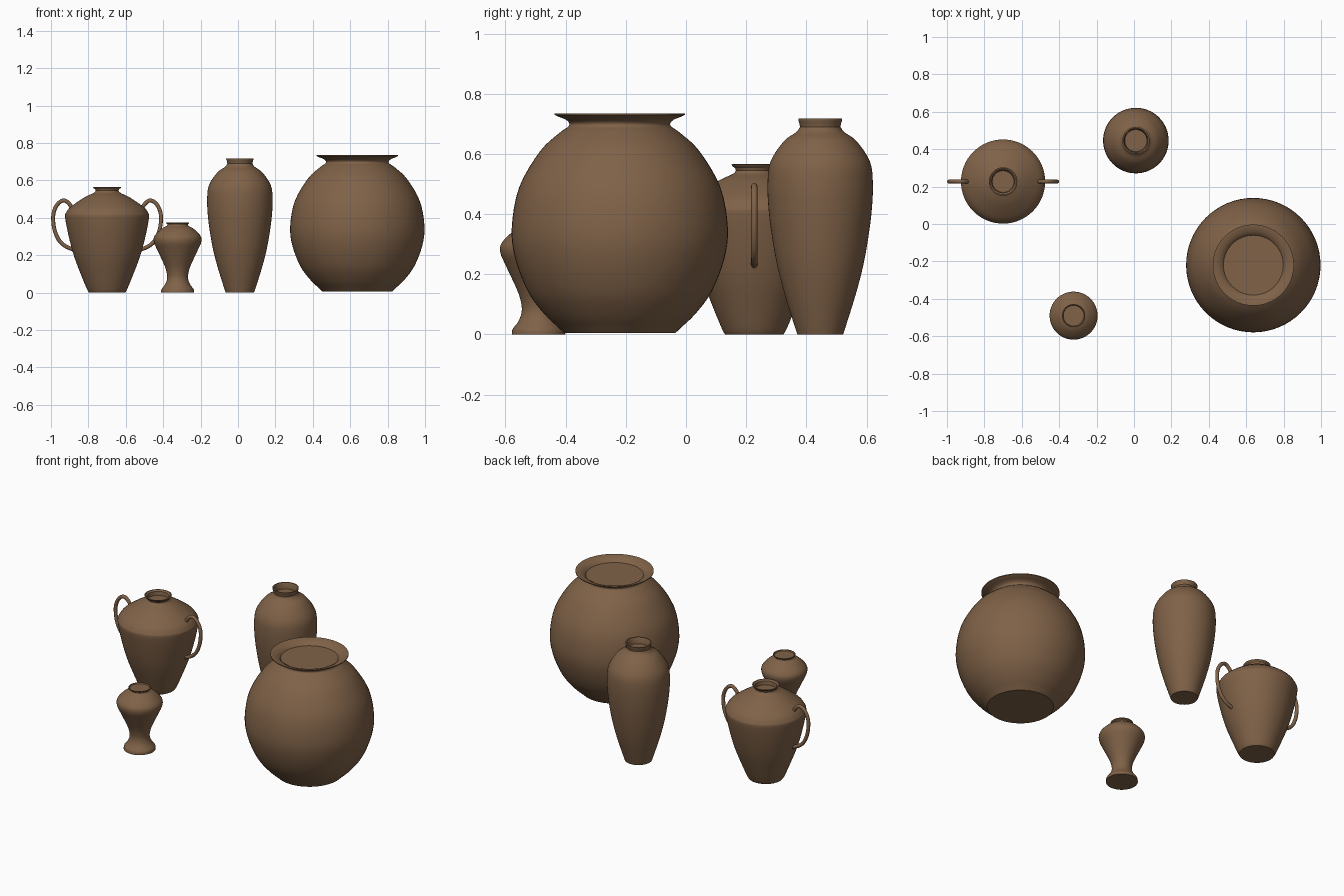
import bpy, bmesh, math
from mathutils import Vector

if "Cube" in bpy.data.objects:
    bpy.data.objects.remove(bpy.data.objects["Cube"])

clay = bpy.data.materials.new("brown_clay")
clay.diffuse_color = (0.215, 0.122, 0.064, 1)
clay.use_nodes = True
clay.node_tree.nodes["Principled BSDF"].inputs["Base Color"].default_value = clay.diffuse_color


def smooth_path(pts, steps=4):
    """Catmull-Rom curve through the given 2D points."""
    p = [Vector(q) for q in pts]
    p = [2 * p[0] - p[1]] + p + [2 * p[-1] - p[-2]]
    out = []
    for a, b, c, d in zip(p, p[1:], p[2:], p[3:]):
        for i in range(steps):
            t = i / steps
            out.append(0.5 * (2 * b + (c - a) * t + (2 * a - 5 * b + 4 * c - d) * t * t
                              + (3 * b - a - 3 * c + d) * t ** 3))
    return out + [p[-2]]


def finish(name, bm, loc):
    bmesh.ops.recalc_face_normals(bm, faces=bm.faces)
    mesh = bpy.data.meshes.new(name)
    bm.to_mesh(mesh)
    bm.free()
    mesh.materials.append(clay)
    obj = bpy.data.objects.new(name, mesh)
    bpy.context.collection.objects.link(obj)
    obj.location = loc
    bpy.ops.object.select_all(action='DESELECT')
    obj.select_set(True)
    bpy.context.view_layer.objects.active = obj
    bpy.ops.object.shade_smooth_by_angle(angle=math.radians(35))
    return obj


def bridge(bm, rings, closed_ends=True):
    """Skin a list of vertex rings and cap both ends."""
    for r0, r1 in zip(rings, rings[1:]):
        n = len(r0)
        for i in range(n):
            bm.faces.new((r0[i], r0[(i + 1) % n], r1[(i + 1) % n], r1[i]))
    if closed_ends:
        bm.faces.new(rings[0][::-1])
        bm.faces.new(rings[-1])


def pot(name, x, y, body, rim, seg=64):
    """Lathe a curved body, then a rim that turns inward to a flat plug."""
    bm = bmesh.new()
    profile = smooth_path(body) + [Vector(q) for q in rim]
    rings = [[bm.verts.new((r * math.cos(2 * math.pi * i / seg),
                            r * math.sin(2 * math.pi * i / seg), z))
              for i in range(seg)] for r, z in profile]
    bridge(bm, rings)
    return finish(name, bm, (x, y, 0))


def handle(name, x, y, side, pts, rad=0.0105, seg=12):
    """Round tube swept along a path in the xz plane."""
    bm = bmesh.new()
    path = smooth_path(pts)
    rings = []
    for i, c in enumerate(path):
        t = (path[min(i + 1, len(path) - 1)] - path[max(i - 1, 0)]).normalized()
        n = Vector((-t.y, t.x))
        ring = []
        for k in range(seg):
            a = 2 * math.pi * k / seg
            q = c + n * rad * math.cos(a)
            ring.append(bm.verts.new((side * q.x, rad * math.sin(a), q.y)))
        rings.append(ring)
    bridge(bm, rings)
    return finish(name, bm, (x, y, 0))


# Two-handled jar
ax, ay = -0.70, 0.227
pot("handled_jar", ax, ay,
    [(0.097, 0), (0.108, 0.02), (0.135, 0.085), (0.175, 0.19), (0.205, 0.30),
     (0.224, 0.40), (0.219, 0.428), (0.193, 0.46), (0.12, 0.51), (0.072, 0.533),
     (0.061, 0.545)],
    [(0.064, 0.553), (0.073, 0.559), (0.076, 0.565), (0.070, 0.566),
     (0.061, 0.558), (0.058, 0.535)])
loop = [(0.185, 0.445), (0.20, 0.472), (0.225, 0.492), (0.252, 0.485), (0.276, 0.455),
        (0.288, 0.41), (0.283, 0.345), (0.26, 0.285), (0.225, 0.25), (0.18, 0.23)]
for side, label in ((-1, "left"), (1, "right")):
    handle("jar_handle_" + label, ax, ay, side, loop)

# Tall slim vase
pot("tall_vase", 0.01, 0.446,
    [(0.076, 0), (0.09, 0.043), (0.118, 0.133), (0.142, 0.225), (0.159, 0.317),
     (0.171, 0.41), (0.175, 0.50), (0.165, 0.575), (0.12, 0.643), (0.08, 0.672),
     (0.067, 0.69)],
    [(0.070, 0.705), (0.073, 0.711), (0.073, 0.717), (0.066, 0.717),
     (0.061, 0.708), (0.059, 0.68)])

# Large round urn
pot("round_urn", 0.638, -0.22,
    [(0.185, 0.005), (0.205, 0.024), (0.25, 0.067), (0.304, 0.14), (0.347, 0.25), (0.359, 0.355),
     (0.334, 0.49), (0.264, 0.61), (0.20, 0.67), (0.172, 0.69), (0.168, 0.702),
     (0.18, 0.714), (0.205, 0.724)],
    [(0.217, 0.730), (0.217, 0.735), (0.210, 0.735), (0.185, 0.727), (0.168, 0.718),
     (0.16, 0.708)])

# Small footed vase
pot("small_vase", -0.323, -0.49,
    [(0.089, 0), (0.086, 0.018), (0.068, 0.042), (0.057, 0.07), (0.057, 0.10), (0.07, 0.145),
     (0.107, 0.225), (0.127, 0.272), (0.122, 0.305), (0.085, 0.342), (0.058, 0.357),
     (0.055, 0.366)],
    [(0.061, 0.371), (0.062, 0.376), (0.058, 0.376), (0.055, 0.370)])
